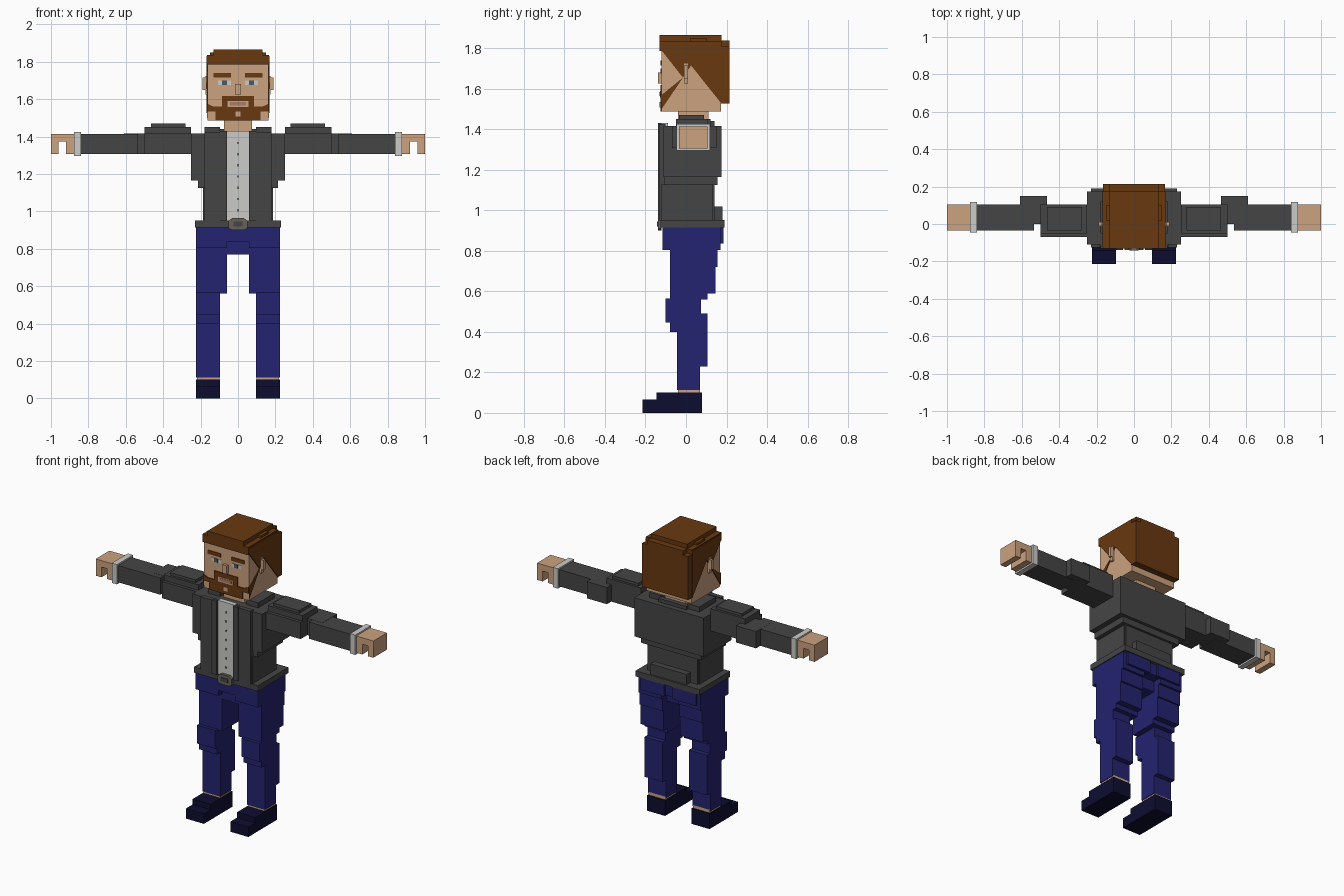
import bpy
import bmesh

UNIT = 0.01  # all sizes below are in hundredths

old = bpy.data.objects.get("Cube")
if old:
    bpy.data.objects.remove(old, do_unlink=True)


def material(name, red, green, blue):
    mat = bpy.data.materials.new(name)
    mat.use_nodes = True
    color = (red, green, blue, 1)
    mat.diffuse_color = color
    shader = next(n for n in mat.node_tree.nodes if n.type == "BSDF_PRINCIPLED")
    shader.inputs["Base Color"].default_value = color
    return mat


SKIN = material("skin_tan", .6, .36, .21)
HAIR = material("hair_brown", .14, .04, .005)
JACKET = material("jacket_charcoal", .06, .06, .06)
SHIRT = material("shirt_light_grey", .6, .6, .58)
DENIM = material("trouser_blue", .018, .017, .16)
SHOE = material("shoe_navy", .004, .004, .03)
METAL = material("buckle_grey", .14, .12, .1)
LIP = material("lip_pink", .4, .2, .14)
IRIS = material("iris_slate", .07, .1, .13)


def prism(name, mat, outline, depth, axis="x", flip=False):
    """Extrude a 2D outline along an axis; outline is (y, z) for x, (x, z) for y."""
    bm = bmesh.new()
    rings = []
    for d in depth:
        ring = []
        for a, b in outline:
            x, y = (d, a) if axis == "x" else (a, d)
            ring.append(bm.verts.new((-x * UNIT if flip else x * UNIT, y * UNIT, b * UNIT)))
        rings.append(ring)
        bm.faces.new(ring)
    low, high = rings
    for i in range(len(low)):
        bm.faces.new((low[i - 1], low[i], high[i], high[i - 1]))
    bmesh.ops.recalc_face_normals(bm, faces=bm.faces)
    mesh = bpy.data.meshes.new(name)
    bm.to_mesh(mesh)
    bm.free()
    mesh.materials.append(mat)
    obj = bpy.data.objects.new(name, mesh)
    bpy.context.collection.objects.link(obj)


def prism_pair(name, mat, outline, depth, axis="x"):
    prism("left_" + name, mat, outline, depth, axis)
    prism("right_" + name, mat, outline, depth, axis, flip=True)


def rect(a, b):
    return [(a[0], b[0]), (a[1], b[0]), (a[1], b[1]), (a[0], b[1])]


def box(name, mat, x, y, z):
    prism(name, mat, rect(y, z), x)


def middle(name, mat, half, y, z):
    box(name, mat, (-half, half), y, z)


def pair(name, mat, x, y, z):
    prism_pair(name, mat, rect(y, z), x)


# Shoes and ankles
prism_pair("shoe", SHOE, [(-21.5, 0), (8, 0), (8, 10), (-14.5, 10), (-14.5, 6.5), (-21.5, 6.5)], (9.5, 22.5))
pair("ankle", SKIN, x=(10, 22), y=(-4, 7), z=(9, 12))

# Trousers: stepped shin, thigh and hips
shin = [(-4.5, 11.2), (7, 11.2), (7, 23), (10.5, 23), (10.5, 49), (7.5, 49), (7.5, 56.5),
        (-10, 56.5), (-10, 44.5), (-8, 44.5), (-8, 40), (-4.5, 40)]
thigh = [(-8, 56), (10.5, 56), (10.5, 59), (14.5, 59), (14.5, 72), (15.5, 72), (15.5, 81), (-8, 81)]
prism_pair("trouser_shin", DENIM, shin, (9.5, 22.5))
prism_pair("trouser_thigh", DENIM, thigh, (6, 22.5))
middle("trouser_crotch", DENIM, half=7, y=(-8, 11), z=(77, 85))
pair("trouser_hip", DENIM, x=(6, 22.5), y=(-11.5, 17), z=(80.5, 92))
middle("trouser_waist", DENIM, half=22.4, y=(-11.5, 17), z=(84, 92))
pair("trouser_seat", DENIM, x=(3, 20), y=(16, 18.5), z=(83.5, 91.5))

# Jacket body
middle("jacket_hem", JACKET, half=23, y=(-12.5, 19), z=(91.5, 95.2))
middle("jacket_waist", JACKET, half=18, y=(-10.5, 14), z=(95, 118))
middle("jacket_back_fold", JACKET, half=13, y=(13, 18), z=(95, 102))
middle("jacket_ribs", JACKET, half=21.5, y=(-10.5, 15.5), z=(112.5, 118))
middle("jacket_chest", JACKET, half=25, y=(-11, 17.5), z=(116.5, 141.7))
pair("jacket_front_panel", JACKET, x=(6, 18), y=(-13, -10), z=(95, 142.5))
pair("jacket_side_seam", JACKET, x=(14, 18.8), y=(-12, 13), z=(95, 113))
pair("jacket_lapel", JACKET, x=(6, 9.5), y=(-13.8, -12), z=(95, 143))
pair("jacket_collar", JACKET, x=(9.5, 18), y=(-5, 12), z=(141, 145))
middle("jacket_nape", JACKET, half=10, y=(11, 14), z=(141, 144))

# Shirt, buttons and buckle
middle("shirt_front", SHIRT, half=6, y=(-12, -9), z=(95, 143))
for i in range(7):
    height = 100 + 6 * i
    middle(f"shirt_button_{i}", METAL, half=.6, y=(-12.4, -11.9), z=(height, height + 1.2))
buckle = [(-5, 91), (-3, 90), (3, 90), (5, 91), (5, 95), (3, 96.5), (-3, 96.5), (-5, 95)]
prism("belt_buckle", METAL, buckle, (-13.8, -12), axis="y")
middle("buckle_center", JACKET, half=2.5, y=(-14.2, -13.7), z=(92, 94.5))

# Arms, cuffs and hands
pair("upper_sleeve", JACKET, x=(24, 50), y=(-7, 10.5), z=(130.7, 141.6))
pair("shoulder_pad", JACKET, x=(25, 50), y=(-5, 10.5), z=(141, 145.2))
pair("shoulder_pad_top", JACKET, x=(28, 46.5), y=(-3.5, 9), z=(145, 147))
pair("elbow_sleeve", JACKET, x=(46.5, 61), y=(0, 15), z=(130.7, 141.6))
pair("forearm_sleeve", JACKET, x=(53.5, 84.5), y=(-3.5, 10.5), z=(130.6, 141.5))
pair("shirt_cuff", SHIRT, x=(84, 87.7), y=(-4.6, 11.8), z=(129.6, 142.5))
hand = [(87, 130.6), (92, 130.6), (92, 137.3), (96, 137.3), (96, 130.6), (100, 130.6), (100, 141.5), (87, 141.5)]
prism_pair("hand", SKIN, hand, (-3.5, 10.5), axis="y")

# Neck, head, ears and nose
middle("neck", SKIN, half=7.5, y=(-4, 11), z=(141, 149))
middle("head", SKIN, half=16.2, y=(-12, 17.3), z=(148.7, 181))
pair("ear", SKIN, x=(16, 19), y=(-1, 1), z=(165, 171.5))
pair("ear_lobe", SKIN, x=(16, 17.5), y=(-1, 1), z=(162.5, 172.5))
middle("nose", SKIN, half=1.5, y=(-13.8, -11.5), z=(162.5, 168))

# Hair: crown, fringe, back and angled sides
middle("hair_crown", HAIR, half=13, y=(-13, 17.5), z=(178.6, 186.6))
middle("hair_fringe", HAIR, half=16.5, y=(-13, 17.5), z=(178.6, 183.7))
middle("hair_back", HAIR, half=16.5, y=(17, 21.5), z=(152.7, 181))
middle("hair_back_top", HAIR, half=13, y=(17, 21.5), z=(180, 183.8))
pair("hair_tuft", HAIR, x=(13, 15), y=(2, 10), z=(183, 185))
side = [(-12.5, 179.5), (-1.5, 165.5), (2.5, 171.5), (17.5, 152.7), (17.5, 183), (-12.5, 183)]
prism_pair("hair_side", HAIR, side, (16, 16.8))
prism_pair("sideburn", HAIR, [(-1.5, 165.5), (-12, 157), (-12, 150)], (16, 16.7))

# Face plates
pair("eyebrow", HAIR, x=(3.8, 13), y=(-12.6, -11.9), z=(171.6, 173.9))
pair("eye_white", SHIRT, x=(3.8, 10.6), y=(-12.3, -11.9), z=(167.6, 169.9))
pair("iris", IRIS, x=(5.8, 8.6), y=(-12.6, -12.2), z=(167.6, 169.9))
beard = [(-12, 148.7), (12, 148.7), (12, 153.5), (16.3, 153.5), (16.3, 157.5), (13, 156),
         (8.5, 156), (8.5, 161.8), (-8.5, 161.8), (-8.5, 156), (-13, 156), (-16.3, 157.5),
         (-16.3, 153.5), (-12, 153.5)]
prism("beard", HAIR, beard, (-12.7, -11.8), axis="y")
middle("mouth_surround", SKIN, half=5.5, y=(-12.9, -12.6), z=(155.8, 159))
middle("mouth", LIP, half=4.2, y=(-13.1, -12.8), z=(156.5, 158.4))
middle("chin_spot", SKIN, half=1.4, y=(-13, -12.6), z=(150.8, 153.4))
